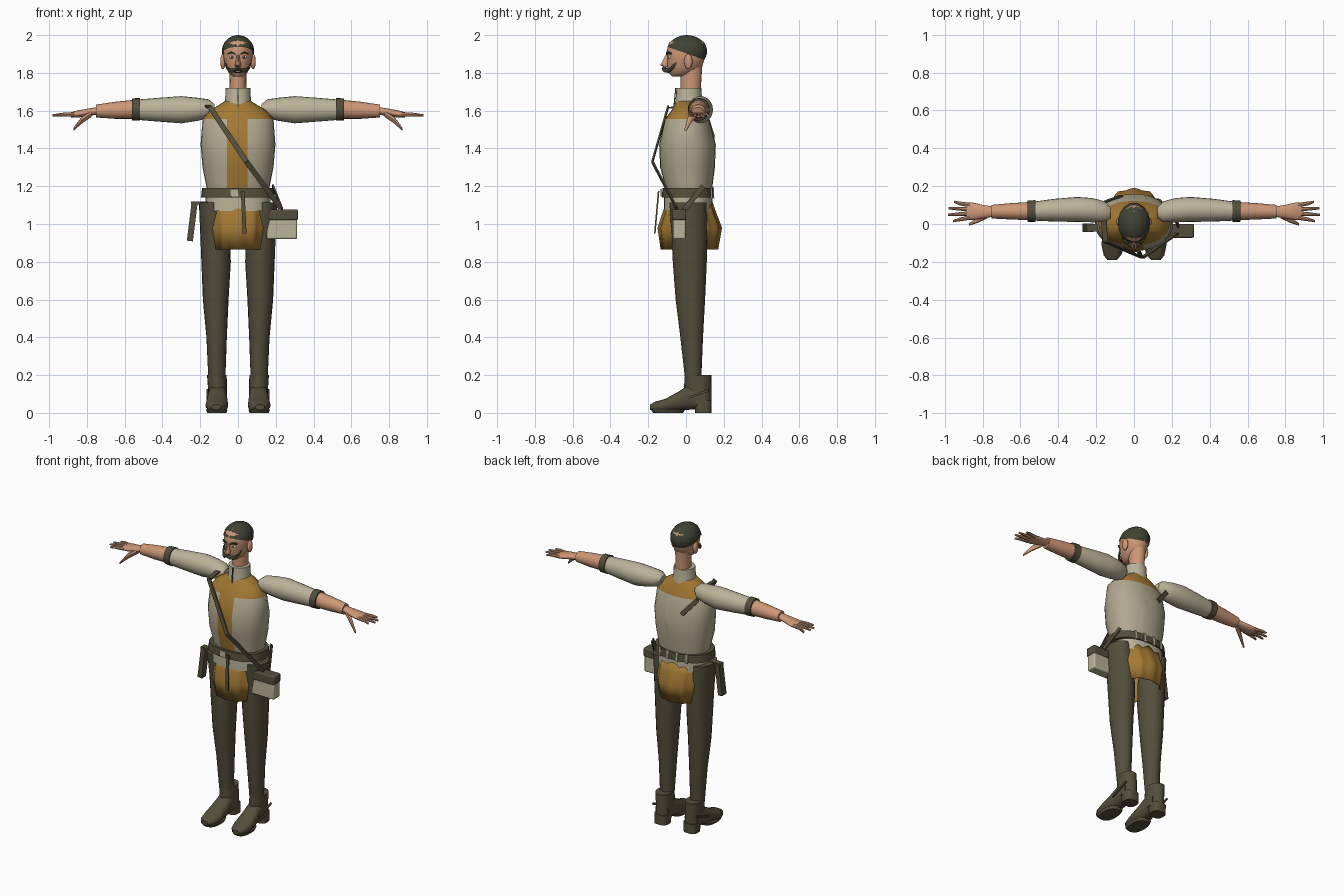
import bpy, bmesh, math
from mathutils import Vector, Matrix

if "Cube" in bpy.data.objects:
    bpy.data.objects.remove(bpy.data.objects["Cube"])


def material(name, r, g, b):
    m = bpy.data.materials.new(name)
    m.use_nodes = True
    colour = [(c / 255) ** 2.2 for c in (r, g, b)] + [1]
    m.diffuse_color = colour
    m.node_tree.nodes["Principled BSDF"].inputs["Base Color"].default_value = colour
    return m


DARK = material("dark olive cloth", 84, 80, 62)
LINEN = material("linen", 186, 178, 152)
VEST = material("greyed linen", 176, 167, 142)
OCHRE = material("ochre cloth", 162, 120, 54)
SKIN = material("skin", 204, 150, 118)
HAIR = material("dark hair", 66, 68, 55)
WHITE = material("eye white", 225, 220, 210)
made = []


def finish(name, bm, *mats):
    bmesh.ops.recalc_face_normals(bm, faces=bm.faces[:])
    mesh = bpy.data.meshes.new(name)
    bm.to_mesh(mesh)
    bm.free()
    for m in mats:
        mesh.materials.append(m)
    obj = bpy.data.objects.new(name, mesh)
    bpy.context.collection.objects.link(obj)
    made.append(obj)
    return obj


def loft_mesh(axis, rings, sides=20, power=2, cap=True, side=1, pleats=0):
    """Rings are (place along axis, two centre values, two radii)."""
    bm = bmesh.new()
    loops = []
    for t, u, v, a, b in rings:
        loop = []
        for i in range(sides):
            ang = math.tau * i / sides
            c, s = math.cos(ang), math.sin(ang)
            k = 1 + (0.03 * math.cos(pleats * ang) if pleats else 0)
            p = u + a * k * math.copysign(abs(c) ** (2 / power), c)
            q = v + b * k * math.copysign(abs(s) ** (2 / power), s)
            x, y, z = {"x": (t, p, q), "y": (p, t, q), "z": (p, q, t)}[axis]
            loop.append(bm.verts.new((x * side, y, z)))
        loops.append(loop)
    for lo, hi in zip(loops, loops[1:]):
        for i in range(sides):
            j = (i + 1) % sides
            bm.faces.new((lo[i], lo[j], hi[j], hi[i]))
    if cap:
        bm.faces.new(loops[0])
        bm.faces.new(loops[-1])
    return bm


def loft(name, mat, axis, rings, **kw):
    return finish(name, loft_mesh(axis, rings, **kw), mat)


def bars(name, mat, points, width, thick, normal=(0, -1, 0)):
    """Flat strip of boxes through the points."""
    bm = bmesh.new()
    for p, q in zip(points, points[1:]):
        p, q = Vector(p), Vector(q)
        d = (q - p).normalized()
        w = d.cross(Vector(normal)).normalized()
        n = w.cross(d)
        basis = Matrix((w, d, n)).transposed().to_4x4()
        size = Matrix.Diagonal((width, (q - p).length, thick, 1))
        bmesh.ops.create_cube(bm, size=1, matrix=Matrix.Translation((p + q) / 2) @ basis @ size)
    return finish(name, bm, mat)


def ball(name, mat, place, radii, segments=16):
    bm = bmesh.new()
    bmesh.ops.create_uvsphere(bm, u_segments=segments, v_segments=12, radius=1,
                              matrix=Matrix.Translation(place) @ Matrix.Diagonal((*radii, 1)))
    return finish(name, bm, mat)


# Torso: ochre shirt showing at the shoulders and down the open front
bm = loft_mesh("z", [(1.12, 0, .015, .165, .118), (1.2, 0, .015, .168, .125),
                     (1.3, 0, .008, .188, .145), (1.42, 0, .008, .198, .15),
                     (1.555, 0, .005, .188, .117), (1.6, 0, .012, .15, .09),
                     (1.65, 0, .015, .07, .065)], sides=28, power=2.2)
for x in (-.058, .05):
    bmesh.ops.bisect_plane(bm, geom=bm.verts[:] + bm.edges[:] + bm.faces[:],
                           plane_co=(x, 0, 0), plane_no=(1, 0, 0))
for f in bm.faces:
    c = f.calc_center_median()
    f.material_index = int(c.z > 1.555 or (c.y < 0 and -.058 < c.x < .05))
finish("torso", bm, VEST, OCHRE)
loft("collar", LINEN, "z", [(1.61, 0, .015, .078, .078), (1.66, 0, .015, .068, .07),
                            (1.72, 0, .015, .066, .066)])
bars("collar_seam", DARK, [(0, -.054, 1.72), (0, -.064, 1.62)], .006, .006)

# Waist, belt and skirt
loft("shirt_hem", LINEN, "z", [(1.07, 0, .012, .17, .128), (1.14, 0, .012, .172, .128)],
     sides=28, power=2.4, cap=False)
loft("belt", DARK, "z", [(1.14, 0, .01, .196, .138), (1.19, 0, .01, .19, .134)],
     sides=28, power=2.4)
for i, x in enumerate((-.1, -.035, .035, .1)):
    bars(f"belt_loop_{i}", LINEN, [(x, .147 - x * x, 1.135), (x, .144 - x * x, 1.195)], .014, .008)
bars("buckle", LINEN, [(-.02, -.13, 1.145), (-.02, -.13, 1.185)], .045, .008)
bars("belt_tail", DARK, [(.025, -.145, 1.175), (.035, -.165, .95)], .02, .008)
skirt = loft("skirt", OCHRE, "z", [(1.12, 0, .018, .15, .118), (1.06, 0, .018, .152, .138),
                                  (.98, 0, .02, .152, .166), (.865, 0, .018, .138, .148)],
             sides=48, power=2.3, cap=False, pleats=12)
solid = skirt.modifiers.new("cloth thickness", "SOLIDIFY")
solid.thickness = .006

# Head and neck
loft("neck", SKIN, "z", [(1.68, 0, .025, .046, .053), (1.76, 0, .026, .044, .055),
                         (1.86, 0, .028, .05, .06)])
loft("head", SKIN, "z", [(1.782, 0, -.04, .026, .035), (1.795, 0, -.025, .046, .062),
                         (1.83, 0, -.008, .066, .092), (1.88, 0, .001, .077, .1),
                         (1.92, 0, .003, .079, .104), (1.96, 0, .004, .068, .094),
                         (1.985, 0, .005, .04, .06)], sides=24)
bm = bmesh.new()
bmesh.ops.create_uvsphere(bm, u_segments=36, v_segments=16, radius=1,
                          matrix=Matrix.Translation((0, .005, 1.914)) @ Matrix.Diagonal((.085, .107, .086, 1)))
bmesh.ops.bisect_plane(bm, geom=bm.verts[:] + bm.edges[:] + bm.faces[:], clear_inner=True,
                       plane_co=(0, -.09, 1.935), plane_no=(0, .35, 1))
for v in bm.verts:
    wave = math.cos(18 * math.atan2(v.co.y, v.co.x)) * .015
    v.co.x *= 1 + wave
    v.co.y *= 1 + wave
finish("hair", bm, HAIR)
loft("nose", SKIN, "z", [(1.832, 0, -.105, .014, .016), (1.842, 0, -.113, .017, .024),
                         (1.865, 0, -.106, .011, .018), (1.895, 0, -.1, .008, .008)], sides=10)
bars("mouth", DARK, [(-.018, -.094, 1.803), (.018, -.094, 1.803)], .006, .01)

# Legs, boots, arms and paired face parts
for s, tag in ((1, "left"), (-1, "right")):
    ball(f"{tag}_ear", SKIN, (s * .08, .012, 1.86), (.014, .022, .04))
    ball(f"{tag}_eye", WHITE, (s * .031, -.086, 1.883), (.014, .009, .008))
    ball(f"{tag}_pupil", DARK, (s * .031, -.093, 1.883), (.006, .004, .006))
    bars(f"{tag}_eyebrow", HAIR, [(s * .014, -.101, 1.9), (s * .034, -.099, 1.908),
                                  (s * .052, -.08, 1.902)], .009, .01)
    loft(f"{tag}_moustache", HAIR, "x", [(0, -.115, 1.823, .014, .01), (.02, -.112, 1.814, .013, .011),
                                         (.042, -.092, 1.812, .012, .01), (.058, -.072, 1.828, .011, .007),
                                         (.066, -.055, 1.852, .008, .004)], sides=10, side=s)
    loft(f"{tag}_trouser_leg", DARK, "z", [(1.115, .145, .01, .062, .098), (.95, .122, .018, .078, .095),
                                           (.8, .116, .02, .078, .09), (.6, .118, .023, .068, .078),
                                           (.4, .113, .03, .054, .06), (.18, .112, .038, .045, .043)], side=s)
    # Boots
    loft(f"{tag}_boot_shaft", DARK, "z", [(.05, .108, .072, .05, .062), (.12, .108, .062, .05, .074),
                                          (.2, .112, .064, .052, .07)], side=s)
    loft(f"{tag}_boot_foot", DARK, "y", [(-.19, .116, .03, .025, .014), (-.165, .114, .033, .046, .026),
                                         (-.11, .112, .04, .06, .034), (-.04, .11, .062, .055, .05),
                                         (.02, .108, .085, .05, .068), (.1, .108, .08, .048, .06)],
         side=s, power=2.4)
    loft(f"{tag}_sole", DARK, "z", [(0, .112, -.095, .05, .08), (.018, .112, -.095, .058, .09)],
         side=s, power=2.5)
    loft(f"{tag}_heel", DARK, "z", [(0, .108, .092, .046, .043), (.065, .108, .09, .048, .046)],
         side=s, power=3)
    bars(f"{tag}_boot_strap", DARK, [(s * .162, -.01, .07), (s * .162, .12, .12)], .012, .008, (1, 0, 0))
    # Arms
    loft(f"{tag}_sleeve", LINEN, "x", [(.125, .06, 1.615, .03, .02), (.155, .065, 1.61, .055, .05),
                                       (.22, .073, 1.607, .064, .062), (.3, .077, 1.605, .066, .072),
                                       (.42, .073, 1.605, .06, .063), (.53, .068, 1.605, .05, .054)], side=s)
    loft(f"{tag}_cuff", DARK, "x", [(.52, .068, 1.607, .058, .06), (.562, .068, 1.607, .056, .058)], side=s)
    loft(f"{tag}_forearm", SKIN, "x", [(.55, .068, 1.607, .048, .05), (.65, .067, 1.602, .043, .045),
                                       (.752, .065, 1.598, .036, .034)], side=s)
    loft(f"{tag}_palm", SKIN, "x", [(.74, .065, 1.6, .026, .02), (.8, .065, 1.59, .036, .02),
                                    (.85, .067, 1.582, .046, .019), (.885, .068, 1.578, .044, .013)], side=s)
    for i, reach in enumerate((.955, .982, .98, .95)):
        y, tip = .034 + .022 * i, .015 + .034 * i
        loft(f"{tag}_finger_{i}", SKIN, "x", [(.865, y, 1.58, .012, .012),
                                              (.92, (y + tip) / 2, 1.58, .01, .01),
                                              (reach, tip, 1.575, .006, .006)], sides=8, side=s)
    loft(f"{tag}_thumb", SKIN, "x", [(.775, .05, 1.585, .02, .018), (.825, .02, 1.552, .014, .019),
                                     (.872, -.002, 1.5, .007, .008)], sides=8, side=s)

# Shoulder strap, pouch and sheath
bars("shoulder_strap", DARK, [(-.15, -.095, 1.62), (.045, -.178, 1.33), (.225, -.05, 1.085)], .028, .008)
bars("strap_over_shoulder", DARK, [(-.15, -.095, 1.615), (-.165, .06, 1.63)], .028, .008, (0, 0, 1))
bars("strap_back", DARK, [(-.165, .112, 1.57), (-.07, .148, 1.46)], .028, .008, (0, 1, 0))
bars("strap_to_pouch", DARK, [(.185, .09, 1.2), (.235, -.01, 1.075)], .028, .008, (1, 0, 0))
pouch = bars("pouch", LINEN, [(.23, -.035, .92), (.23, -.035, 1.04)], .165, .066)
lid = bars("pouch_lid", DARK, [(.232, -.036, 1.02), (.232, -.036, 1.078)], .17, .074)
for obj in (pouch, lid):
    bevel = obj.modifiers.new("soft edges", "BEVEL")
    bevel.width, bevel.segments = .008, 2
bars("sheath", DARK, [(-.23, -.02, 1.11), (-.255, -.02, .91)], .032, .045)
bars("sheath_hanger", DARK, [(-.25, -.02, 1.11), (-.16, -.02, 1.11)], .016, .04)

# Smooth shading with sharp edges kept
bpy.ops.object.select_all(action="DESELECT")
for obj in made:
    obj.select_set(True)
bpy.context.view_layer.objects.active = made[0]
bpy.ops.object.shade_smooth_by_angle(angle=math.radians(40))
